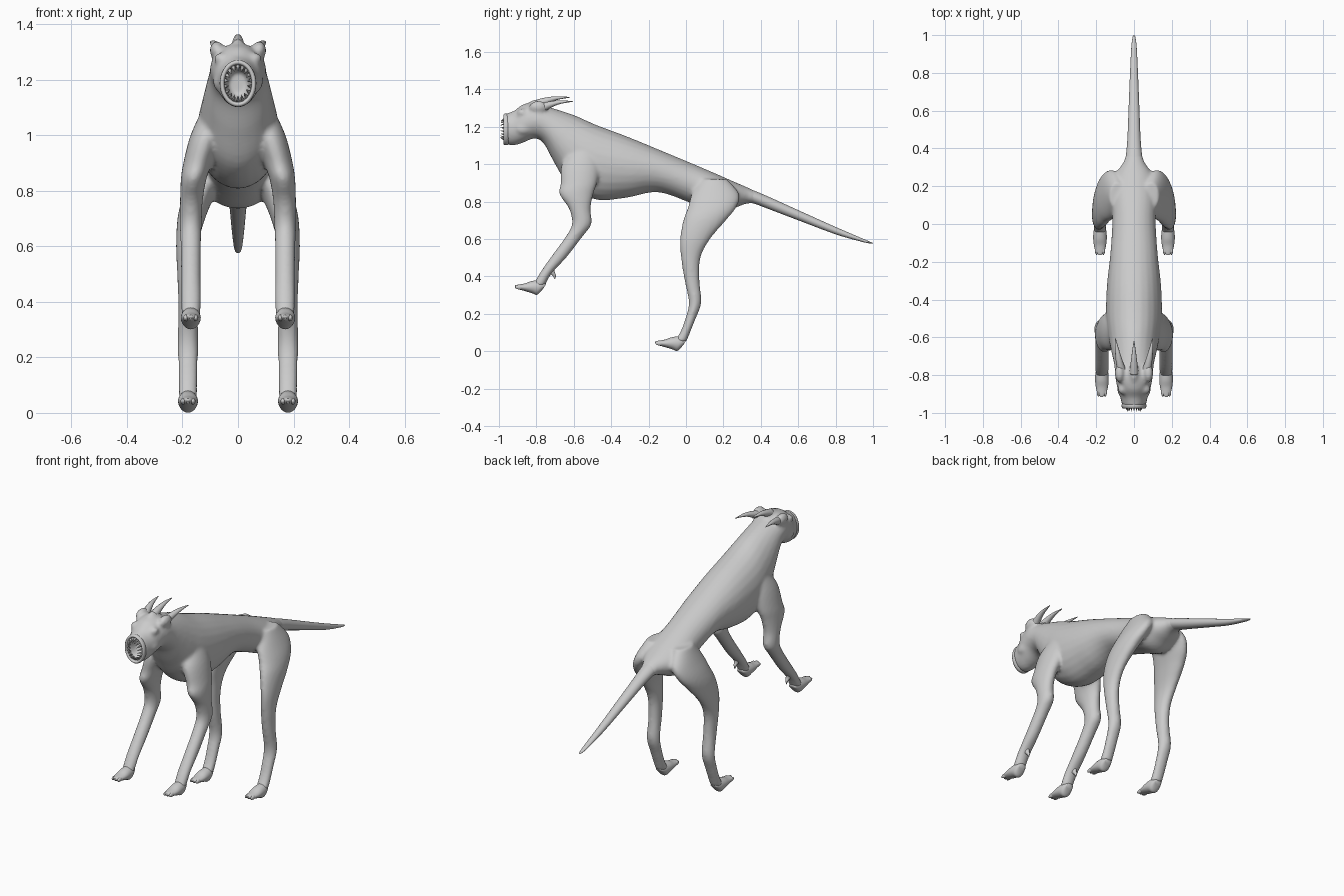
import bpy, bmesh, math
from mathutils import Vector, Matrix

if "Cube" in bpy.data.objects:
    bpy.data.objects.remove(bpy.data.objects["Cube"])

hide = bpy.data.materials.new("hide grey")
hide.use_nodes = True
hide.diffuse_color = (0.6, 0.6, 0.6, 1)
hide.node_tree.nodes["Principled BSDF"].inputs["Base Color"].default_value = hide.diffuse_color


def spline(rows, steps):
    """Smoothly fill in rows of ring measurements (Catmull-Rom)."""
    rows = [Vector(r) for r in rows]
    out = []
    for i in range(len(rows) - 1):
        p0, p1, p2 = rows[max(i - 1, 0)], rows[i], rows[i + 1]
        p3 = rows[min(i + 2, len(rows) - 1)]
        for s in range(steps):
            t = s / steps
            out.append(p1 + (p2 - p0) * (t / 2)
                       + (p0 * 2 - p1 * 5 + p2 * 4 - p3) * (t * t / 2)
                       + (p1 * 3 - p0 - p2 * 3 + p3) * (t ** 3 / 2))
    return out + [rows[-1]]


def loft(bm, rows, side=1, sides=24, steps=5):
    """Skin elliptical rings; a row is (y, z) of both edges, centre x, half width."""
    rings = []
    for ya, za, yb, zb, x, half in spline(rows, steps):
        a, b = Vector((side * x, ya, za)), Vector((side * x, yb, zb))
        ring = []
        for k in range(sides):
            ang = math.tau * k / sides
            co = (a + b) / 2 + (a - b) / 2 * math.cos(ang)
            co.x += half * math.sin(ang)
            ring.append(bm.verts.new(co))
        rings.append(ring)
    faces = [bm.faces.new(rings[0]), bm.faces.new(rings[-1])]
    for r, s in zip(rings, rings[1:]):
        for k in range(sides):
            n = (k + 1) % sides
            faces.append(bm.faces.new((r[k], r[n], s[n], s[k])))
    bmesh.ops.recalc_face_normals(bm, faces=faces)


def upright(rows):
    """Vertical slices: y, top, bottom, half width."""
    return [(y, top, y, low, 0, half) for y, top, low, half in rows]


def level(rows):
    """Horizontal slices: height, front, back, centre x, half width."""
    return [(f, z, b, z, x, half) for z, f, b, x, half in rows]


def ball(bm, centre, size):
    m = Matrix.Translation(centre) @ Matrix.Diagonal((*size, 1))
    bmesh.ops.create_uvsphere(bm, u_segments=16, v_segments=10, radius=1, matrix=m)


def finish(bm, name):
    mesh = bpy.data.meshes.new(name)
    bm.to_mesh(mesh)
    bm.free()
    mesh.materials.append(hide)
    mesh.polygons.foreach_set("use_smooth", [True] * len(mesh.polygons))
    obj = bpy.data.objects.new(name, mesh)
    bpy.context.collection.objects.link(obj)
    return obj


# Torso, neck and head in one skin, ending in a hollow mouth
torso = upright([
    (0.40, 0.84, 0.785, 0.035), (0.33, 0.875, 0.79, 0.055), (0.26, 0.905, 0.765, 0.10),
    (0.17, 0.945, 0.735, 0.125), (0.03, 1.005, 0.79, 0.115), (-0.15, 1.08, 0.85, 0.125),
    (-0.32, 1.15, 0.82, 0.143), (-0.48, 1.21, 0.81, 0.148)])
neck_and_head = [
    (-0.58, 1.255, -0.62, 0.88, 0, 0.135), (-0.65, 1.28, -0.70, 1.0, 0, 0.12),
    (-0.73, 1.305, -0.76, 1.11, 0, 0.105), (-0.80, 1.33, -0.81, 1.137, 0, 0.10),
    (-0.87, 1.32, -0.87, 1.115, 0, 0.088), (-0.92, 1.285, -0.92, 1.10, 0, 0.072),
    (-0.965, 1.268, -0.955, 1.105, 0, 0.062), (-0.96, 1.25, -0.95, 1.12, 0, 0.05),
    (-0.89, 1.23, -0.89, 1.14, 0, 0.035)]
front_leg = level([
    (1.10, -0.60, -0.48, 0.085, 0.04), (1.0, -0.665, -0.46, 0.115, 0.056),
    (0.90, -0.67, -0.475, 0.145, 0.052), (0.84, -0.677, -0.495, 0.16, 0.046),
    (0.76, -0.625, -0.51, 0.168, 0.041), (0.68, -0.61, -0.505, 0.17, 0.04),
    (0.61, -0.645, -0.555, 0.17, 0.037), (0.50, -0.725, -0.64, 0.17, 0.036),
    (0.42, -0.78, -0.715, 0.17, 0.036), (0.35, -0.82, -0.755, 0.17, 0.035)])
hind_leg = level([
    (0.92, 0.08, 0.22, 0.09, 0.04), (0.84, 0.03, 0.285, 0.115, 0.055),
    (0.77, 0.01, 0.27, 0.145, 0.056), (0.70, -0.015, 0.215, 0.168, 0.05),
    (0.60, -0.032, 0.13, 0.184, 0.039), (0.50, -0.027, 0.078, 0.183, 0.036),
    (0.38, -0.008, 0.072, 0.18, 0.035), (0.26, 0.015, 0.082, 0.18, 0.037),
    (0.17, -0.005, 0.05, 0.18, 0.036), (0.10, -0.032, 0.022, 0.18, 0.035),
    (0.05, -0.065, 0.003, 0.18, 0.034)])

skin = bmesh.new()
loft(skin, torso + neck_and_head)
for side in (1, -1):
    loft(skin, front_leg, side)
    loft(skin, hind_leg, side)
    # Brow knobs, cheek bones and eye bulges
    ball(skin, (side * 0.076, -0.79, 1.305), (0.026, 0.05, 0.034))
    ball(skin, (side * 0.062, -0.875, 1.275), (0.024, 0.028, 0.022))
    ball(skin, (side * 0.07, -0.87, 1.19), (0.02, 0.04, 0.03))
ball(skin, (0, -0.79, 1.325), (0.022, 0.05, 0.022))
body = finish(skin, "body")
remesh = body.modifiers.new("blend", "REMESH")
remesh.mode = "VOXEL"
remesh.voxel_size = 0.009
remesh.use_smooth_shade = True
relax = body.modifiers.new("relax", "SMOOTH")
relax.factor = 0.5
relax.iterations = 8

# Long tapering tail
tail = bmesh.new()
loft(tail, upright([
    (0.30, 0.88, 0.80, 0.05), (0.36, 0.86, 0.79, 0.043), (0.45, 0.822, 0.757, 0.035),
    (0.6, 0.754, 0.70, 0.029), (0.8, 0.664, 0.625, 0.021), (0.94, 0.604, 0.585, 0.014),
    (0.99, 0.583, 0.575, 0.007), (1.0, 0.579, 0.577, 0.001)]))
finish(tail, "tail")

# Hoof-like feet: one shape, set below each leg
foot_rows = [
    (0.045, 0.06, 0.03, 0.035, 0, 0.022), (0.022, 0.08, -0.002, 0.002, 0, 0.033),
    (-0.03, 0.075, -0.03, 0.010, 0, 0.036), (-0.07, 0.062, -0.07, 0.022, 0, 0.032),
    (-0.105, 0.056, -0.105, 0.032, 0, 0.022), (-0.122, 0.052, -0.122, 0.043, 0, 0.006)]
for side, word in ((1, "left"), (-1, "right")):
    for end, x, y, z in (("front", 0.17, -0.793, 0.30), ("hind", 0.18, -0.043, 0)):
        foot = bmesh.new()
        loft(foot, [(a + y, b + z, c + y, d + z, x, w) for a, b, c, d, _, w in foot_rows], side)
        # Toe claws
        for toe in (-0.018, 0, 0.018):
            ball(foot, (side * x + toe, y - 0.095, z + 0.042), (0.009, 0.026, 0.012))
        finish(foot, f"{word}_{end}_foot")
    # Dewclaw behind the front wrist
    spur = bmesh.new()
    loft(spur, level([(0.46, -0.735, -0.70, 0.17, 0.014), (0.425, -0.74, -0.702, 0.17, 0.014),
                      (0.405, -0.715, -0.695, 0.17, 0.008), (0.385, -0.702, -0.70, 0.17, 0.001)]), side)
    finish(spur, f"{word}_dewclaw")

# Three swept-back horns
crown = [(-0.80, 1.345, -0.775, 1.30, 0, 0.024), (-0.75, 1.356, -0.74, 1.322, 0, 0.019),
         (-0.69, 1.363, -0.69, 1.343, 0, 0.012), (-0.62, 1.359, -0.62, 1.356, 0, 0.002)]
horn = bmesh.new()
loft(horn, crown, sides=12)
finish(horn, "middle_horn")
for side, word in ((1, "left"), (-1, "right")):
    horn = bmesh.new()
    loft(horn, [(a + 0.015, b - 0.022, c + 0.015, d - 0.022, 0.066 + 0.011 * i, w)
                for i, (a, b, c, d, _, w) in enumerate(crown)], side, sides=12)
    finish(horn, f"{word}_horn")

# Round lip around the mouth
lip = bmesh.new()
count = 40
loops = []
for k in range(count):
    ang = math.tau * k / count
    out = Vector((math.sin(ang) * 0.057, 0, math.cos(ang) * 0.076))
    centre = Vector((0, -0.962, 1.186)) + out
    loops.append([lip.verts.new(centre + out.normalized() * 0.009 * math.cos(t)
                                + Vector((0, 0.015 * math.sin(t), 0)))
                  for t in (math.tau * j / 10 for j in range(10))])
for k in range(count):
    r, s = loops[k], loops[(k + 1) % count]
    for j in range(10):
        lip.faces.new((r[j], r[j - 1], s[j - 1], s[j]))
bmesh.ops.recalc_face_normals(lip, faces=lip.faces)
finish(lip, "lip")

# Ring of fangs pointing forward and inward
fangs = bmesh.new()
for k in range(18):
    ang = math.tau * k / 18
    out = Vector((math.sin(ang) * 0.05, 0, math.cos(ang) * 0.066))
    root = Vector((0, -0.955, 1.186)) + out
    tip = Vector((0, -0.992, 1.186)) + out * 0.66
    spin = (tip - root).to_track_quat("Z", "Y").to_matrix().to_4x4()
    bmesh.ops.create_cone(fangs, cap_ends=True, segments=8, radius1=0.009, radius2=0.0005,
                          depth=(tip - root).length,
                          matrix=Matrix.Translation((root + tip) / 2) @ spin)
finish(fangs, "fangs")
